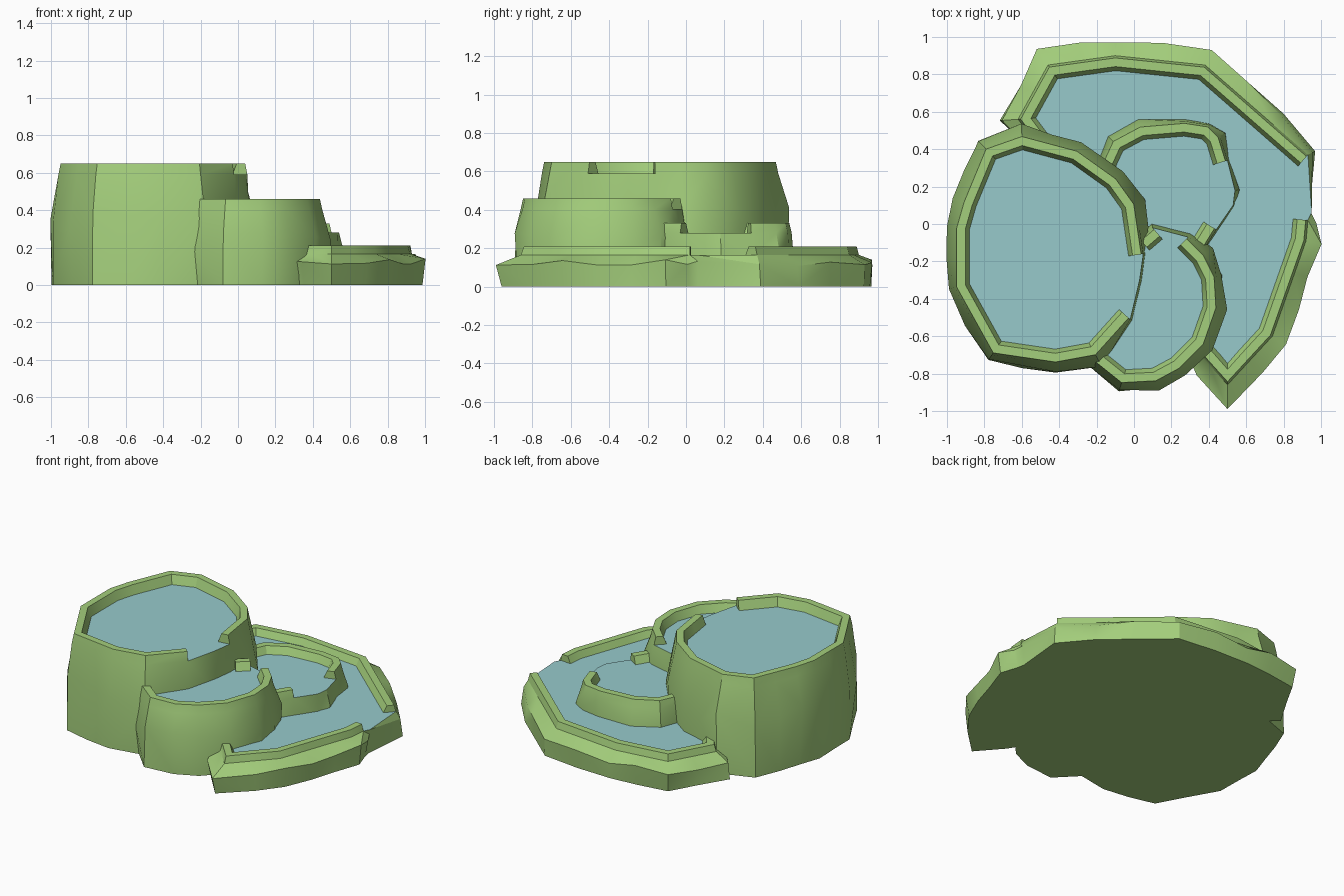
import bpy, bmesh, math, random
from mathutils import Vector

random.seed(4)
old = bpy.data.objects.get("Cube")
if old:
    bpy.data.objects.remove(old, do_unlink=True)


def material(name, color):
    mat = bpy.data.materials.new(name)
    mat.use_nodes = True
    mat.diffuse_color = color
    mat.node_tree.nodes["Principled BSDF"].inputs["Base Color"].default_value = color
    return mat


STONE = material("mossy_green", (0.37, 0.62, 0.2, 1))
WATER = material("pale_blue_water", (0.31, 0.59, 0.6, 1))


def finish(bm, name, mat):
    bmesh.ops.remove_doubles(bm, verts=bm.verts, dist=0.0005)
    bmesh.ops.recalc_face_normals(bm, faces=bm.faces)
    mesh = bpy.data.meshes.new(name)
    bm.to_mesh(mesh)
    bm.free()
    mesh.materials.append(mat)
    obj = bpy.data.objects.new(name, mesh)
    bpy.context.collection.objects.link(obj)
    return obj


def smooth(obj):
    bpy.ops.object.select_all(action="DESELECT")
    obj.select_set(True)
    bpy.context.view_layer.objects.active = obj
    bpy.ops.object.shade_smooth_by_angle(angle=math.radians(30))


def divide(path, longest=0.27):
    """Split long segments so the rock wall gets more facets."""
    out = []
    for a, b in zip(path, path[1:]):
        a, b = Vector(a), Vector(b)
        n = math.ceil((b - a).length / longest)
        out += [a.lerp(b, i / n) for i in range(n)]
    return out + [Vector(path[-1])]


def normals(path, closed):
    """Outward mitre directions of a counter-clockwise path."""
    n, out = len(path), []
    for i, p in enumerate(path):
        before = path[i - 1] if closed or i else None
        after = path[(i + 1) % n] if closed or i < n - 1 else None
        d1 = (p - before).normalized() if before else (after - p).normalized()
        d2 = (after - p).normalized() if after else d1
        n1, n2 = Vector((d1.y, -d1.x)), Vector((d2.y, -d2.x))
        mid = (n1 + n2).normalized()
        out.append(mid / max(mid.dot(n1), 0.7))
    return out


def pool(name, sections, water_z, rim_z, bulge, gap_bulge, shoulder):
    """Sections run counter-clockwise as (has_rim, points)."""
    bm = bmesh.new()
    outline, swell = [], []

    for has_rim, pts in sections:
        path = divide(pts) if has_rim else [Vector(p) for p in pts]
        last = len(path) - 1
        outline += path
        swell += [bulge * (0.4 if i in (0, last) else 1) if has_rim else gap_bulge
                  for i in range(len(path))]
        if not has_rim:
            continue
        # raised rim: outer face, flat top, sloped inner face, closed ends
        rows = []
        for p, d in zip(path, normals(path, False)):
            profile = ((0, water_z), (-0.012, rim_z), (-0.058, rim_z), (-0.08, water_z))
            rows.append([bm.verts.new((*(p + d * off), z)) for off, z in profile])
        for a, b in zip(rows, rows[1:]):
            for k in range(3):
                bm.faces.new((a[k], b[k], b[k + 1], a[k + 1]))
        bm.faces.new(rows[0])
        bm.faces.new(rows[-1])

    # rock wall below the rim: base, bulging shoulder, water line
    rings = []
    for level, out, rough in ((0, 0.9, 0.012), (shoulder, 1, 0.016), (water_z, 0, 0)):
        ring = []
        for p, d, s in zip(outline, normals(outline, True), swell):
            q = p + d * (s * out + random.uniform(-rough, rough))
            z = level + (random.uniform(-1, 1) * water_z * 0.12 if level == shoulder else 0)
            ring.append(bm.verts.new((*q, z)))
        rings.append(ring)
    n = len(outline)
    for low, high in zip(rings, rings[1:]):
        for i in range(n):
            j = (i + 1) % n
            if random.random() < 0.5:
                bm.faces.new((low[i], low[j], high[j]))
                bm.faces.new((low[i], high[j], high[i]))
            else:
                bm.faces.new((low[i], low[j], high[i]))
                bm.faces.new((low[j], high[j], high[i]))
    bm.faces.new(rings[0][::-1])
    smooth(finish(bm, name + "_rock_basin", STONE))

    # water surface, reaching the outer edge at the spill gaps
    wm = bmesh.new()
    face = wm.faces.new([wm.verts.new((p.x, p.y, water_z)) for p in outline])
    bmesh.ops.triangulate(wm, faces=[face])
    water = finish(wm, name + "_water", WATER)
    if water.data.polygons[0].normal.z < 0:
        water.data.flip_normals()


# tallest pool on the right-hand side
pool("upper_pool", [
    (True, [(0.05, -0.16), (0.01, 0.11), (-0.09, 0.25), (-0.3, 0.4), (-0.6, 0.48),
            (-0.8, 0.41), (-0.92, 0.12), (-0.96, -0.02), (-0.96, -0.34),
            (-0.76, -0.7), (-0.42, -0.75), (-0.2, -0.71), (-0.02, -0.51)]),
    (False, [(0.03, -0.3)]),
], 0.59, 0.65, 0.04, 0.01, 0.36)

# second pool at the front
pool("front_pool", [
    (True, [(-0.22, -0.74), (-0.07, -0.86), (0.12, -0.85), (0.25, -0.78), (0.38, -0.65),
            (0.45, -0.45), (0.44, -0.28), (0.38, -0.16), (0.29, -0.07)]),
    (True, [(0.1, -0.02), (0.03, -0.08)]),
    (False, [(-0.2, -0.2), (-0.25, -0.5)]),
], 0.405, 0.46, 0.04, 0.0, 0.23)

# third pool in the middle
pool("middle_pool", [
    (True, [(0.36, -0.16), (0.44, -0.03)]),
    (False, [(0.53, 0.1), (0.54, 0.18)]),
    (True, [(0.5, 0.34), (0.46, 0.47), (0.4, 0.53), (0.27, 0.55), (0.03, 0.53),
            (-0.12, 0.45), (-0.18, 0.32)]),
    (False, [(-0.2, 0.0), (0.1, -0.3)]),
], 0.28, 0.33, 0.02, 0.02, 0.16)

# lowest pool around the left-hand side
pool("lower_pool", [
    (True, [(0.3, -0.64), (0.5, -0.86), (0.74, -0.6), (0.92, -0.09), (0.93, 0.02)]),
    (False, [(0.95, 0.06)]),
    (True, [(0.93, 0.37), (0.38, 0.85), (-0.1, 0.9), (-0.46, 0.85), (-0.62, 0.56),
            (-0.5, 0.4)]),
    (False, [(-0.4, 0.0), (0.0, -0.4)]),
], 0.165, 0.21, 0.08, 0.0, 0.12)
